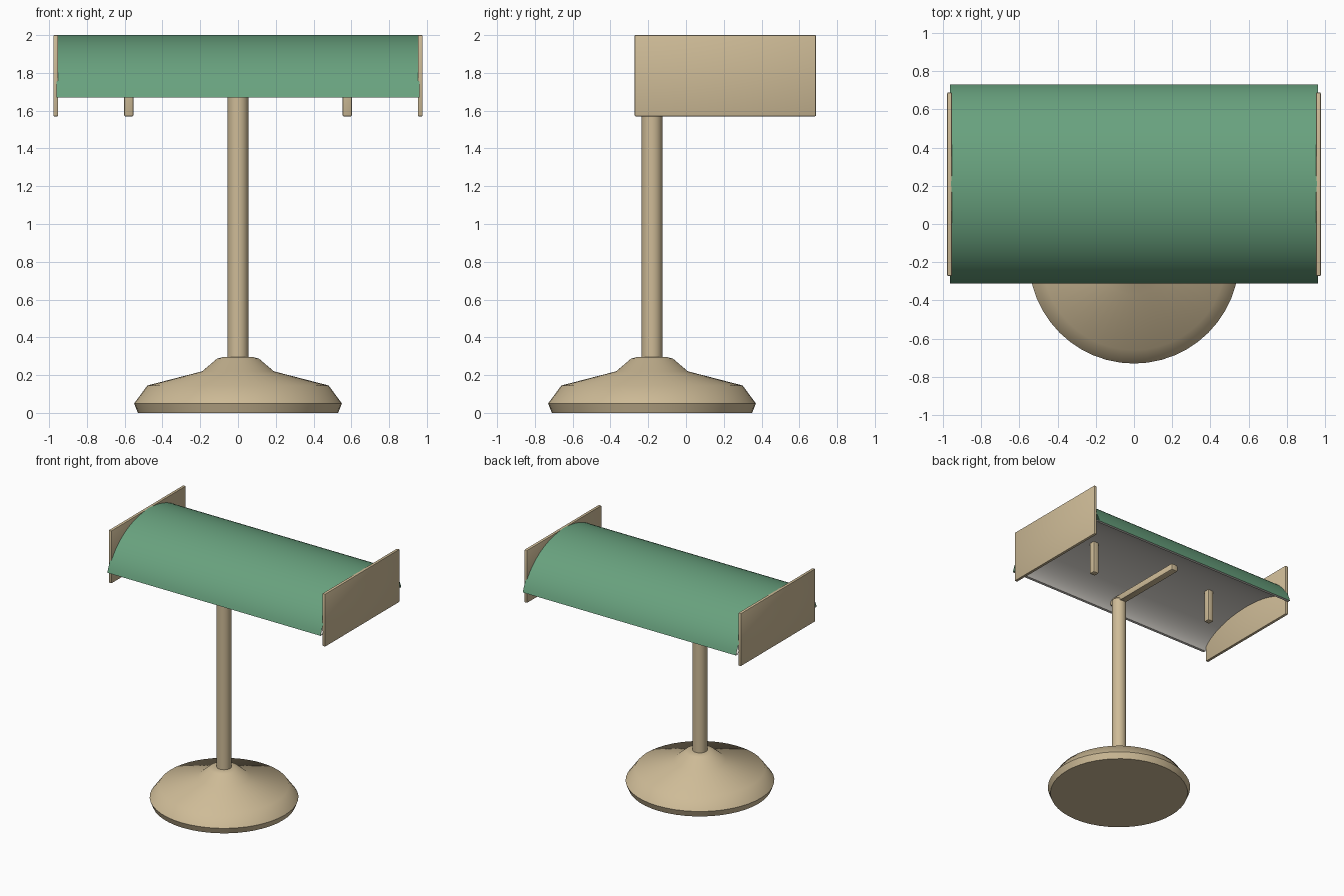
import bpy, bmesh, math

if "Cube" in bpy.data.objects:
    bpy.data.objects.remove(bpy.data.objects["Cube"])


def material(name, color):
    m = bpy.data.materials.new(name)
    m.diffuse_color = color
    m.use_nodes = True
    m.node_tree.nodes["Principled BSDF"].inputs["Base Color"].default_value = m.diffuse_color
    return m


BRASS = material("brass", (0.62, 0.50, 0.31, 1))
GREEN = material("green_glass", (0.14, 0.36, 0.21, 1))
WHITE = material("inner_white", (0.72, 0.69, 0.64, 1))
STEM_Y, SHADE_Y = -0.18, 0.21


def finish(name, bm, mats, angle=30):
    me = bpy.data.meshes.new(name)
    bm.to_mesh(me)
    bm.free()
    ob = bpy.data.objects.new(name, me)
    bpy.context.collection.objects.link(ob)
    for m in mats:
        me.materials.append(m)
    bpy.ops.object.select_all(action='DESELECT')
    ob.select_set(True)
    bpy.context.view_layer.objects.active = ob
    bpy.ops.object.shade_smooth_by_angle(angle=math.radians(angle))
    return ob


def lathe(name, profile, y):
    bm = bmesh.new()
    vs = [bm.verts.new((r, y, z)) for r, z in profile]
    es = [bm.edges.new(p) for p in zip(vs, vs[1:])]
    bmesh.ops.spin(bm, geom=vs + es, cent=(0, y, 0), axis=(0, 0, 1),
                   angle=2 * math.pi, steps=48, use_duplicate=False)
    bmesh.ops.remove_doubles(bm, verts=bm.verts, dist=1e-4)
    bmesh.ops.recalc_face_normals(bm, faces=bm.faces)
    return finish(name, bm, [BRASS], 40)


def box(name, lo, hi, bevel):
    bm = bmesh.new()
    bmesh.ops.create_cube(bm, size=1)
    for v in bm.verts:
        v.co = [(a + b) / 2 + c * (b - a) for a, b, c in zip(lo, hi, v.co)]
    bmesh.ops.bevel(bm, geom=bm.edges[:], offset=bevel, segments=2,
                    affect='EDGES', profile=0.5)
    return finish(name, bm, [BRASS])


def arc(a, b, half, z_top, n=40):
    """Points of an elliptic arch, from front rim to back rim."""
    t0 = math.acos(half / a)
    ts = [math.pi - t0 - (math.pi - 2 * t0) * i / n for i in range(n + 1)]
    return [(SHADE_Y + a * math.cos(t), z_top - b * (1 - math.sin(t))) for t in ts]


# Foot and stem
lathe("base", [(0, 0), (0.53, 0), (0.55, 0.05), (0.48, 0.145), (0.19, 0.22),
               (0.11, 0.288), (0.07, 0.297), (0, 0.297)], STEM_Y)
lathe("stem", [(0, 0.28), (0.055, 0.28), (0.055, 1.71), (0.045, 1.72), (0, 1.72)], STEM_Y)

# Arm holding the shade
box("arm", (-0.03, -0.25, 1.69), (0.03, 0.49, 1.745), 0.008)

# Shade: green outer skin, shallower white lining, narrow rim, open ends
outer = arc(0.535, 0.431, 0.52, 2.0)
inner = arc(0.51, 0.215, 0.497, 1.84)
inner = [(y, 1.67 + (z - inner[0][1]) * 0.17 / (1.84 - inner[0][1])) for y, z in inner]
loop = outer + inner[::-1]
bm = bmesh.new()
rows = [[bm.verts.new((x, y, z)) for y, z in loop] for x in (-0.962, 0.962)]
for i in range(len(loop)):
    j = (i + 1) % len(loop)
    f = bm.faces.new((rows[0][i], rows[1][i], rows[1][j], rows[0][j]))
    f.material_index = 0 if i < len(outer) - 1 else 1
finish("shade", bm, [GREEN, WHITE])

# Mirrored end plates and hanging pegs
for side, s in (("left", -1), ("right", 1)):
    x0, x1 = sorted((s * 0.952, s * 0.977))
    box(side + "_end_plate", (x0, -0.272, 1.57), (x1, 0.688, 2.0), 0.005)
    x0, x1 = sorted((s * 0.553, s * 0.603))
    box(side + "_peg", (x0, SHADE_Y - 0.025, 1.57), (x1, SHADE_Y + 0.025, 1.845), 0.007)
